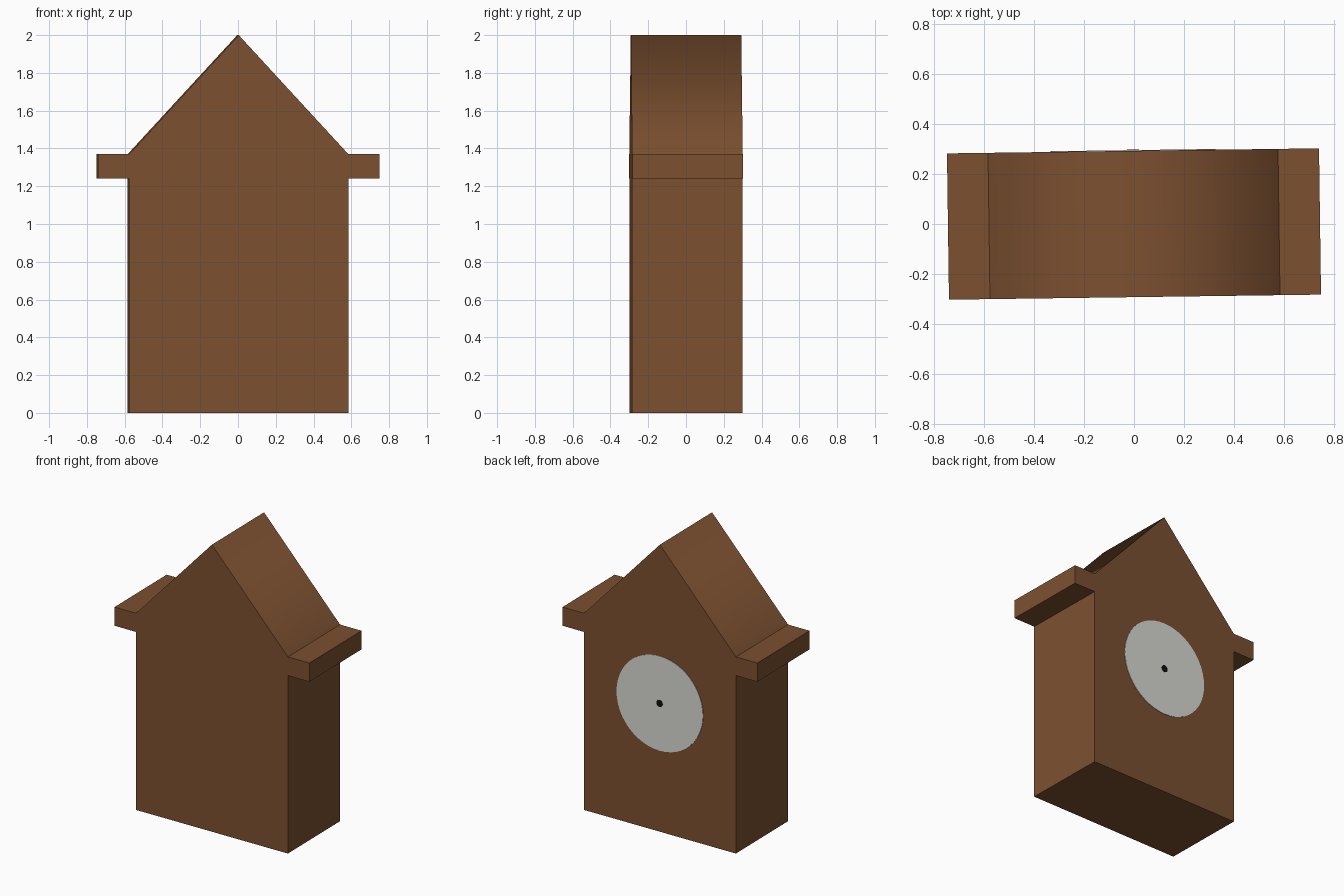
import bpy, bmesh, math
from mathutils import Matrix

if "Cube" in bpy.data.objects:
    bpy.data.objects.remove(bpy.data.objects["Cube"])

TURN = Matrix.Rotation(math.radians(0.78), 4, 'Z')   # the whole model is turned slightly
DEPTH = 0.2925                                       # half depth of the case


def material(name, rgb):
    m = bpy.data.materials.new(name)
    m.diffuse_color = (*rgb, 1)
    m.use_nodes = True
    m.node_tree.nodes["Principled BSDF"].inputs["Base Color"].default_value = m.diffuse_color
    return m


def add_object(name, bm, mat):
    bmesh.ops.recalc_face_normals(bm, faces=bm.faces[:])
    bm.transform(TURN)
    me = bpy.data.meshes.new(name)
    bm.to_mesh(me)
    bm.free()
    me.materials.append(mat)
    ob = bpy.data.objects.new(name, me)
    bpy.context.collection.objects.link(ob)
    return ob


wood = material("brown_wood", (0.2, 0.08, 0.03))
dial = material("pale_dial", (0.69, 0.69, 0.66))
black = material("black", (0.005, 0.005, 0.005))

# Case: half profile mirrored, then pushed through the depth
half = [(0.58, 0), (0.58, 1.24), (0.744, 1.24), (0.744, 1.37), (0.58, 1.37)]
profile = half + [(0, 2.0)] + [(-x, z) for x, z in reversed(half)]
bm = bmesh.new()
front = bm.faces.new([bm.verts.new((x, -DEPTH, z)) for x, z in profile])
ext = bmesh.ops.extrude_face_region(bm, geom=[front], use_keep_orig=True)
bmesh.ops.translate(bm, vec=(0, 2 * DEPTH, 0),
                    verts=[g for g in ext["geom"] if isinstance(g, bmesh.types.BMVert)])
# Only the ridge is shaded smooth across the two roof slopes
for e in bm.edges:
    e.smooth = all(v.co.z > 1.9 for v in e.verts)
for f in bm.faces:
    f.smooth = True
add_object("clock_case", bm, wood)


# Dial and centre pin: thin round plates on the back face
def plate(name, radius, thickness, mat, sides):
    bm = bmesh.new()
    place = Matrix.Translation((0, DEPTH + thickness / 2, 0.895)) @ Matrix.Rotation(math.pi / 2, 4, 'X')
    bmesh.ops.create_cone(bm, cap_ends=True, segments=sides, radius1=radius,
                          radius2=radius, depth=thickness, matrix=place)
    return add_object(name, bm, mat)


plate("clock_dial", 0.33, 0.003, dial, 48)
plate("centre_pin", 0.024, 0.006, black, 16)
